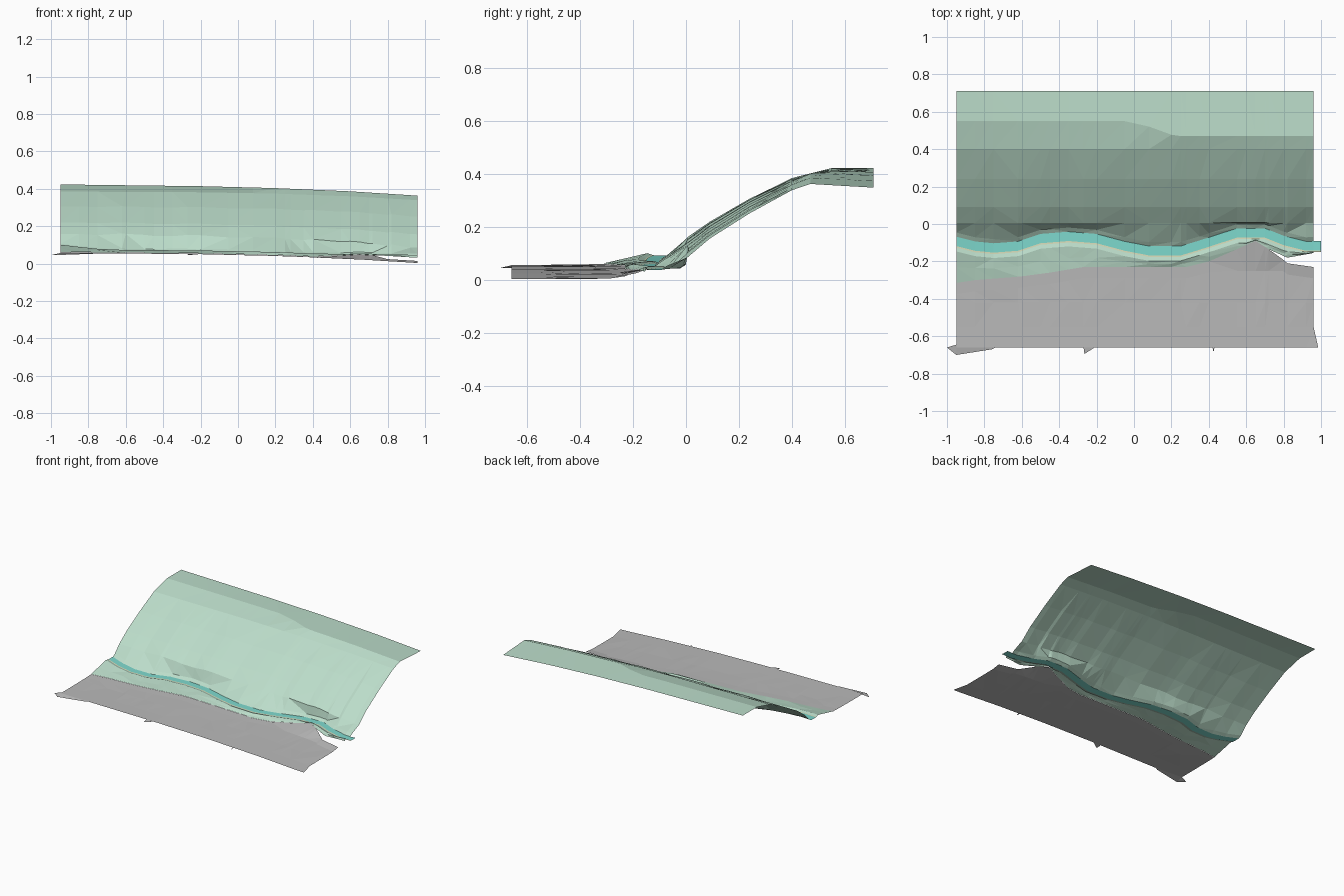
import bpy
import bmesh
import random

random.seed(4)
default_cube = bpy.data.objects.get("Cube")
if default_cube:
    bpy.data.objects.remove(default_cube, do_unlink=True)


def make_material(name, colour):
    mat = bpy.data.materials.new(name)
    mat.use_nodes = True
    mat.diffuse_color = (*colour, 1)
    shader = next(n for n in mat.node_tree.nodes if n.type == "BSDF_PRINCIPLED")
    shader.inputs["Base Color"].default_value = (*colour, 1)
    shader.inputs["Roughness"].default_value = 0.9
    return mat


def along(points, x):
    """Height or position on a polyline, interpolated at x."""
    if x <= points[0][0]:
        return points[0][1]
    for (x0, v0), (x1, v1) in zip(points, points[1:]):
        if x <= x1:
            return v0 + (v1 - v0) * (x - x0) / (x1 - x0)
    return points[-1][1]


def make_sheet(name, columns, section, mat, extra_faces=()):
    """Open surface: one cross-section of points for every column."""
    bm = bmesh.new()
    strips = [[bm.verts.new(p) for p in section(x)] for x in columns]
    for left, right in zip(strips, strips[1:]):
        for i in range(len(left) - 1):
            bm.faces.new((left[i], right[i], right[i + 1], left[i + 1]))
    for corners in extra_faces:
        bm.faces.new([bm.verts.new(c) for c in corners])
    bmesh.ops.triangulate(bm, faces=bm.faces[:])
    mesh = bpy.data.meshes.new(name)
    bm.to_mesh(mesh)
    bm.free()
    mesh.materials.append(mat)
    obj = bpy.data.objects.new(name, mesh)
    bpy.context.collection.objects.link(obj)
    return obj


# Guide lines running along the valley
RIVER = [(-.95, -.095), (-.85, -.12), (-.75, -.13), (-.62, -.12), (-.5, -.08),
         (-.35, -.068), (-.2, -.08), (-.05, -.12), (.08, -.145), (.25, -.145),
         (.35, -.115), (.55, -.05), (.7, -.05), (.8, -.09), (.92, -.12), (1, -.118)]
VERGE = [(-.95, -.315), (-.85, -.3), (-.6, -.28), (-.45, -.26), (-.27, -.23),
         (.28, -.23), (.4, -.2), (.55, -.135), (.65, -.09), (.72, -.135),
         (.82, -.18), (.96, -.155)]
ROAD_BACK = VERGE[:-2] + [(.81, -.2), (.82, -.21), (.96, -.23)]
GROUND = [(-.95, .057), (-.2, .05), (.2, .041), (.6, .025), (.96, .003)]
WATER_RISE = [(-.95, .036), (-.85, .025), (-.7, .011), (.5, .013), (.7, .026), (1, .036)]
VERGE_RISE = [(-.95, .005), (.45, .005), (.65, .028), (.96, .028)]
CREST = [(-.95, .55), (0, .55), (.22, .47), (.96, .47)]
LEFT, RIGHT, HALF_WATER = -.95, .96, .027

guides = {round(x, 2) for line in (RIVER, VERGE, GROUND) for x, _ in line}
columns = sorted(x for x in guides if x <= RIGHT)


def ground(x):
    return along(GROUND, x)


def water(x):
    return ground(x) + along(WATER_RISE, x)


# Hillside, from the water's edge to the flat top
def hillside(x):
    base, foot = ground(x), along(RIVER, x) + HALF_WATER
    crest = along(CREST, x)
    side = (x - LEFT) / (RIGHT - LEFT)
    bump = random.uniform(-.007, .007)
    toe = foot + .022
    shoulder = .012 + random.uniform(0, .006)
    return [(x, foot, water(x)),
            (x, toe, water(x) + shoulder),
            (x, max(.005, toe + .01), base + .105 - .02 * side + bump),
            (x, .09, base + .165 - .01 * side + bump / 2),
            (x, .24, base + .25 + bump / 2),
            (x, .4, base + .328 + .008 * side),
            (x, crest, base + .366 - .006 * side),
            (x, .71, base + .366 - .02 * side)]


# Grassy bank between the road and the water
def near_bank(x):
    edge, shore = along(VERGE, x), along(RIVER, x) - HALF_WATER
    edge_z = ground(x) + along(VERGE_RISE, x)
    lip = min(shore - .004, max(edge + .005, shore - .025))
    middle = (edge + lip) / 2
    lip_z = max(water(x) + .008, edge_z)
    return [(x, min(edge, lip - .002), edge_z),
            (x, middle, (edge_z + lip_z) / 2 + random.uniform(-.003, .003)),
            (x, lip, lip_z),
            (x, shore, water(x))]


# Road with slightly flared front corners
def road(x):
    base, back = ground(x), along(ROAD_BACK, x)
    rise = along(VERGE_RISE, x) if x < .8 else .012
    flare = .025 if x == RIGHT else 0
    return [(x + flare, -.66, base),
            (x, -.55, base),
            (x, -.42, base + random.uniform(-.001, .002)),
            (x, min(-.25, back - .06), base + .002),
            (x, back, base + rise - .001)]


# Stream ribbon, running on past the right edge of the land
def ribbon(offset, half, lift):
    def section(x):
        y = along(RIVER, x) + offset
        return [(x, y - half, water(x) + lift), (x, y + half, water(x) + lift)]
    return section


grass = make_material("pale_green_grass", (.50, .72, .59))
asphalt = make_material("light_grey_road", (.49, .49, .49))
stream = make_material("turquoise_water", (.21, .70, .62))
sand = make_material("pale_sand", (.72, .76, .52))

# Ragged flaps on the front edge of the road
flaps = [
    [(-1, -.66, .045), (-.95, -.7, .046), (-.76, -.67, .053), (-.74, -.66, .055), (-.95, -.645, .057)],
    [(-.27, -.66, .05), (-.265, -.695, .045), (-.21, -.66, .05)],
    [(.42, -.66, .032), (.425, -.685, .03), (.43, -.66, .032)],
]

make_sheet("hillside", columns, hillside, grass)
make_sheet("near_bank", columns, near_bank, grass)
make_sheet("road", columns, road, asphalt, flaps)
make_sheet("stream", columns + [1], ribbon(0, HALF_WATER, 0), stream)
make_sheet("sandy_shore", columns + [1], ribbon(-HALF_WATER, .004, .002), sand)
